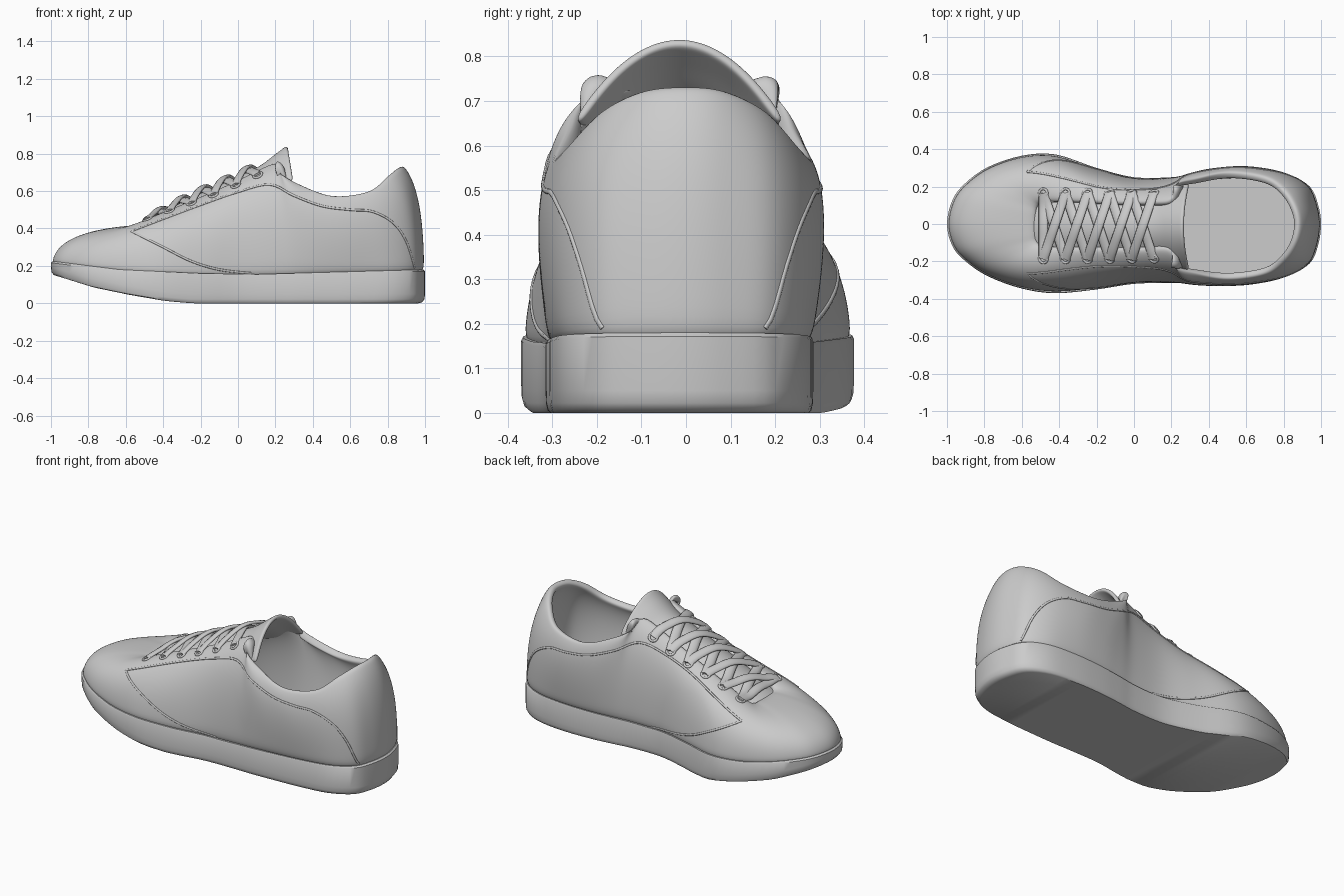
import bpy, math
from mathutils import Vector
from mathutils.bvhtree import BVHTree

if "Cube" in bpy.data.objects:
    bpy.data.objects.remove(bpy.data.objects["Cube"])


def make(name, verts, faces, angle=50):
    me = bpy.data.meshes.new(name)
    me.from_pydata([tuple(v) for v in verts], [], faces)
    me.shade_smooth()
    me.set_sharp_from_angle(angle=math.radians(angle))
    ob = bpy.data.objects.new(name, me)
    bpy.context.collection.objects.link(ob)
    return ob


def bridge(rings, closed=True):
    """Quads joining consecutive rings of equal length."""
    n = len(rings[0])
    faces = []
    for r in range(len(rings) - 1):
        for j in range(n if closed else n - 1):
            k = (j + 1) % n
            faces.append(((r + 1) * n + j, (r + 1) * n + k, r * n + k, r * n + j))
    return [p for ring in rings for p in ring], faces


def spline(pts, steps, closed=False):
    """Smooth curve through points."""
    n, out = len(pts), []
    pts = [Vector(p) for p in pts]
    get = lambda i: pts[i % n] if closed else pts[max(0, min(n - 1, i))]
    for i in range(n if closed else n - 1):
        a, b, c, d = (get(i + k) for k in (-1, 0, 1, 2))
        for s in range(steps):
            t = s / steps
            out.append(0.5 * (2 * b + (c - a) * t + (2 * a - 5 * b + 4 * c - d) * t * t
                              + (3 * b - a - 3 * c + d) * t ** 3))
    return out if closed else out + [pts[-1]]


def lerp(table, x):
    for (x0, z0), (x1, z1) in zip(table, table[1:]):
        if x <= x1:
            return z0 + (z1 - z0) * (max(x, x0) - x0) / (x1 - x0)
    return table[-1][1]


def tube(name, pts, normals, a, b):
    """Flat or round strand with an elliptical section."""
    rings = []
    for i, p in enumerate(pts):
        t = (pts[min(i + 1, len(pts) - 1)] - pts[max(i - 1, 0)]).normalized()
        w = t.cross(normals[i]).normalized()
        n = w.cross(t)
        rings.append([p + w * a * math.cos(q * math.pi / 5) + n * b * math.sin(q * math.pi / 5)
                      for q in range(10)])
    v, f = bridge(rings)
    m = len(v)
    f += [tuple(range(9, -1, -1))[::-1], tuple(range(m - 1, m - 11, -1))]
    return make(name, v, f, 80)


def loop(plus, minus):
    """Closed loop: toe, +y side, heel, -y side."""
    return spline(plus + minus[-2:0:-1], 4, True)


# Stations from toe to heel: outline (x, y+, y-)
BASE = [(-1, 0, 0), (-.97, .13, -.12), (-.9, .22, -.2), (-.78, .305, -.28), (-.6, .365, -.345),
        (-.42, .372, -.37), (-.2, .30, -.35), (0, .25, -.32), (.2, .25, -.315), (.32, .265, -.315),
        (.46, .28, -.31), (.64, .285, -.30), (.82, .265, -.275), (.94, .2, -.21),
        (.985, .1, -.11), (1, 0, 0)]
# Edge of lacing throat and collar (x, y+, y-, z)
TOP = [(-.52, 0, 0, .42), (-.52, .05, -.05, .42), (-.515, .09, -.09, .42), (-.49, .11, -.11, .435),
       (-.39, .115, -.12, .49), (-.26, .115, -.125, .55), (-.12, .11, -.13, .61),
       (.04, .11, -.13, .685), (.19, .12, -.13, .755), (.21, .2, -.22, .71),
       (.32, .235, -.255, .645), (.5, .275, -.29, .58), (.7, .25, -.265, .605),
       (.8, .18, -.19, .685), (.86, .09, -.1, .73), (.88, 0, 0, .74)]
# Bulge of the wall between them (width factor, height fraction)
BULGE = [(1, .87), (1, .87), (1, .87), (1, .85), (1, .8), (.95, .76), (.95, .82), (1, .88),
         (1.08, .9), (1.16, .86), (1.22, .8), (1.2, .8), (1.12, .8), (1.08, .8), (1, .8), (1, .8)]
SOLE_TOP = [(-1, .225), (-.64, .18), (-.2, .16), (.1, .155), (1, .18)]
SOLE_LOW = [(-1, .145), (-.8, .085), (-.6, .045), (-.4, .012), (-.25, 0), (1, 0)]

# Sole
outline = loop([(x, p, 0) for x, p, m in BASE], [(x, m, 0) for x, p, m in BASE])
rings = []
for scale, low, dz in ((.965, 1, 0), (.985, 1, .006), (.997, 1, .022), (1, 1, .05),
                       (1, 0, -.008), (.99, 0, 0)):
    rings.append([Vector((p.x * scale, p.y * scale, lerp(SOLE_LOW if low else SOLE_TOP, p.x) + dz))
                  for p in outline])
verts, faces = bridge(rings)
N = len(outline)
for j in range(N // 2):
    quad = list(dict.fromkeys((j, j + 1, N - j - 1, (N - j) % N)))
    faces.append(tuple(quad))
    faces.append(tuple(q + 5 * N for q in reversed(quad)))
make("sole", verts, faces, 40)

# Upper: curved walls from the sole outline to the throat and collar edge
rings = []
for k in range(10):
    t = k / 9
    sides = []
    for side in (1, 2):
        row = []
        for b, top, (g, h) in zip(BASE, TOP, BULGE):
            zb = lerp(SOLE_TOP, b[0]) - .015
            p0 = Vector((b[0] * .995, b[side] * .985, zb))
            p2 = Vector((top[0], top[side], top[3]))
            p1 = Vector((b[0] + .03 * (top[0] - b[0]), b[side] * g, zb + h * (top[3] - zb)))
            row.append(p0 * (1 - t) ** 2 + p1 * 2 * t * (1 - t) + p2 * t * t)
        sides.append(row)
    rings.append(loop(*sides))
upper = make("upper", *bridge(rings), 180)
solid = upper.modifiers.new("padding", "SOLIDIFY")
solid.thickness, solid.offset = .042, -1
upper.modifiers.new("smooth", "SUBSURF").levels = 2
upper.modifiers["smooth"].render_levels = 2

# Tongue: arched strip (x, z, half width, edge drop)
TONGUE = [(-.56, .385, .12, .02), (-.3, .53, .14, .05), (0, .665, .17, .09),
          (.12, .725, .19, .12), (.2, .785, .215, .15), (.265, .835, .23, .18)]
rows = []
for x, z, w, d in [tuple(q) for q in spline([Vector(r) for r in TONGUE], 3)]:
    rows.append([Vector((x + .17 * d * s * s, -.015 + w * s, z - d * s * s))
                 for s in [i / 6 - 1 for i in range(13)]])
tongue = make("tongue", *bridge(rows, False), 180)
solid = tongue.modifiers.new("padding", "SOLIDIFY")
solid.thickness, solid.offset = .022, 0
tongue.modifiers.new("smooth", "SUBSURF").levels = 2
tongue.modifiers["smooth"].render_levels = 2

bpy.context.view_layer.update()
dg = bpy.context.evaluated_depsgraph_get()
upper_tree = BVHTree.FromObject(upper, dg)
tongue_tree = BVHTree.FromObject(tongue, dg)


def drop(x, y):
    """Highest surface point under (x, y)."""
    hits = [t.ray_cast(Vector((x, y, 2)), Vector((0, 0, -1))) for t in (upper_tree, tongue_tree)]
    return max((h for h in hits if h[0]), key=lambda h: h[0].z)


# Panel seams on both sides
SEAMS = {"quarter_seam": [(-.57, .385), (-.4, .45), (-.2, .525), (0, .595), (.17, .635), (.3, .575),
                          (.45, .52), (.6, .5), (.72, .49), (.83, .43), (.9, .33), (.945, .19)],
         "vamp_seam": [(-.57, .385), (-.4, .30), (-.25, .225), (-.1, .18), (.07, .16)]}
for name, path in SEAMS.items():
    for s, label in ((1, "inner"), (-1, "outer")):
        hits = [upper_tree.ray_cast(Vector((p.x, s, p.y)), Vector((0, -s, 0)))
                for p in spline(path, 5)]
        hits = [h for h in hits if h[0] and h[0].y * s > 0]
        tube(f"{name}_{label}", [h[0] for h in hits], [h[1] for h in hits], .006, .004)

# Eyelets
ROWS = [-.485 + .118 * i for i in range(6)]
EDGE = {1: .165, -1: -.185}
for i, x in enumerate(ROWS):
    for s in EDGE:
        p, n, _, _ = drop(x, EDGE[s])
        bpy.ops.mesh.primitive_torus_add(location=p, rotation=n.to_track_quat('Z', 'Y').to_euler(),
                                         major_radius=.023, minor_radius=.007,
                                         major_segments=20, minor_segments=8)
        bpy.context.object.name = f"eyelet_{i}_{s}"
        bpy.context.object.data.shade_smooth()


# Laces: one straight bar, then crossing pairs
def lace(name, a, b, lift):
    pts, n = [], 16
    for i in range(n + 1):
        t = i / n
        x, y = a[0] + (b[0] - a[0]) * t, a[1] + (b[1] - a[1]) * t
        pts.append(drop(x, y)[0] + Vector((0, 0, lift * min(1, 5 * t, 5 * (1 - t)))))
    for _ in range(4):
        pts = [pts[0]] + [(pts[i - 1] + 2 * pts[i] + pts[i + 1]) / 4 for i in range(1, n)] + [pts[-1]]
    normals = [Vector((-.4, 1.2 * p.y, .9)).normalized() for p in pts]
    tube(name, pts, normals, .027, .011)


lace("lace_bar", (ROWS[0], EDGE[-1]), (ROWS[0], EDGE[1]), .018)
for i in range(5):
    lace(f"lace_under_{i}", (ROWS[i], EDGE[1]), (ROWS[i + 1], EDGE[-1]), .014)
    lace(f"lace_over_{i}", (ROWS[i], EDGE[-1]), (ROWS[i + 1], EDGE[1]), .032)
